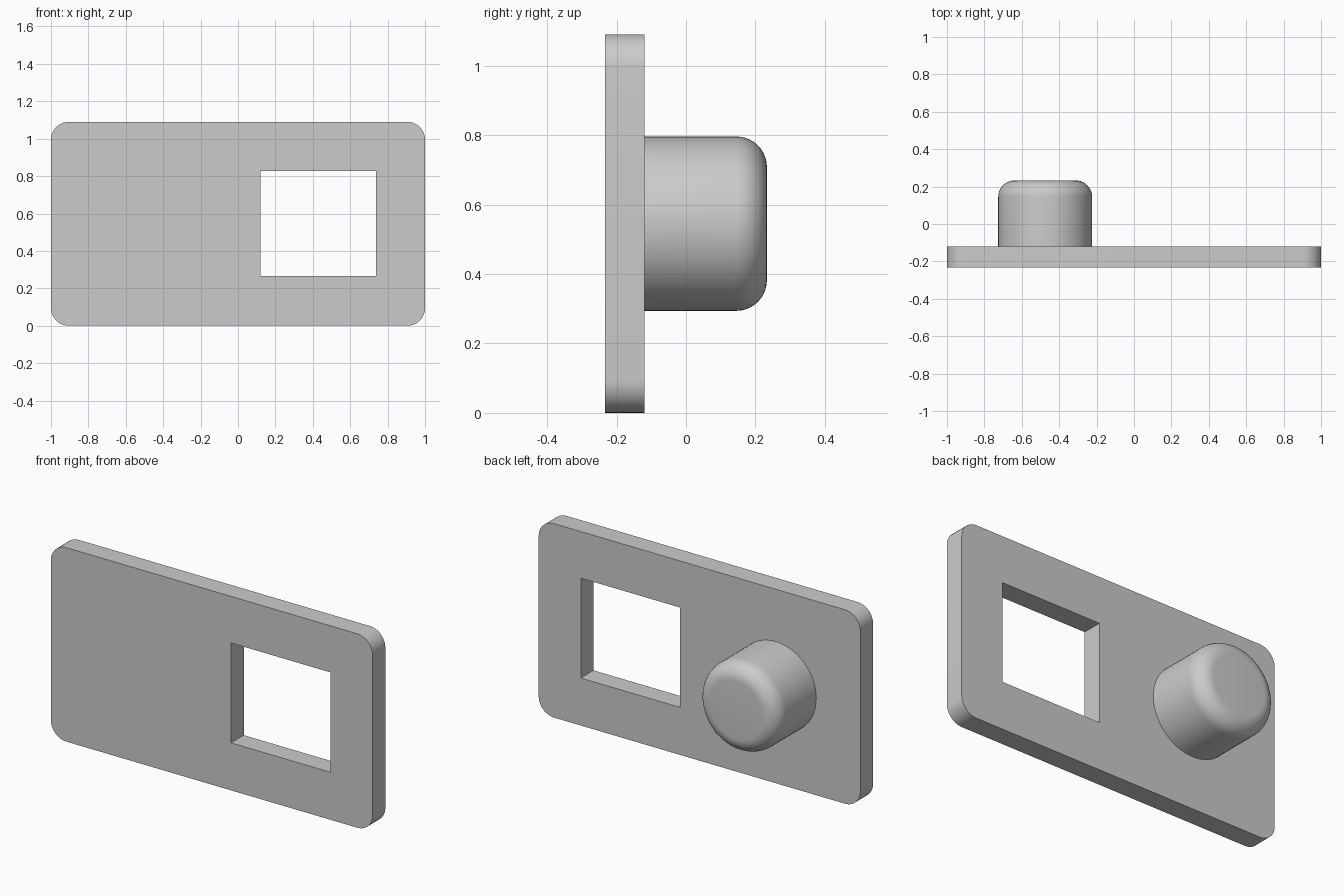
import bpy, bmesh, math
from mathutils import Matrix, Vector

old = bpy.data.objects.get("Cube")
if old:
    bpy.data.objects.remove(old, do_unlink=True)

grey = bpy.data.materials.new("plain grey")
grey.use_nodes = True
colour = (0.6, 0.6, 0.6, 1)
grey.diffuse_color = colour
grey.node_tree.nodes["Principled BSDF"].inputs["Base Color"].default_value = colour

FRONT, BACK, KNOB_END = -0.233, -0.12, 0.233


def add_object(name, bm):
    bmesh.ops.recalc_face_normals(bm, faces=bm.faces)
    mesh = bpy.data.meshes.new(name)
    bm.to_mesh(mesh)
    bm.free()
    mesh.materials.append(grey)
    obj = bpy.data.objects.new(name, mesh)
    bpy.context.collection.objects.link(obj)
    return obj


def box(low, high):
    low, high = Vector(low), Vector(high)
    bm = bmesh.new()
    bmesh.ops.create_cube(bm, size=1)
    bmesh.ops.scale(bm, vec=high - low, verts=bm.verts)
    bmesh.ops.translate(bm, vec=(low + high) / 2, verts=bm.verts)
    return bm


def select_only(obj):
    bpy.ops.object.select_all(action="DESELECT")
    obj.select_set(True)
    bpy.context.view_layer.objects.active = obj


def smooth(obj):
    select_only(obj)
    bpy.ops.object.shade_smooth_by_angle(angle=math.radians(30))


# Plate with four rounded corners
bm = box((-1, FRONT, 0), (1, BACK, 1.09))
corners = [e for e in bm.edges
           if abs((e.verts[0].co - e.verts[1].co).y) > 0.01]
bmesh.ops.bevel(bm, geom=corners, offset=0.095, segments=10,
                profile=0.5, affect="EDGES")
plate = add_object("plate", bm)

# Rectangular window cut through the plate
cutter = add_object("window_cutter", box((0.12, -0.5, 0.267), (0.738, 0.2, 0.828)))
cutter.hide_render = True
cut = plate.modifiers.new("window", "BOOLEAN")
cut.operation = "DIFFERENCE"
cut.solver = "EXACT"
cut.object = cutter
select_only(plate)
bpy.ops.object.modifier_apply(modifier=cut.name)
bpy.data.objects.remove(cutter, do_unlink=True)
smooth(plate)

# Round knob on the back with a filleted end
bm = bmesh.new()
depth = KNOB_END - BACK
bmesh.ops.create_cone(bm, cap_ends=True, segments=64, radius1=0.251,
                      radius2=0.251, depth=depth)
rim = [e for e in bm.edges if all(v.co.z > 0 for v in e.verts)]
bmesh.ops.bevel(bm, geom=rim, offset=0.088, segments=10,
                profile=0.5, affect="EDGES")
bmesh.ops.transform(
    bm, verts=bm.verts,
    matrix=Matrix.Translation((-0.475, (BACK + KNOB_END) / 2, 0.545))
    @ Matrix.Rotation(-math.pi / 2, 4, "X"))
smooth(add_object("knob", bm))
